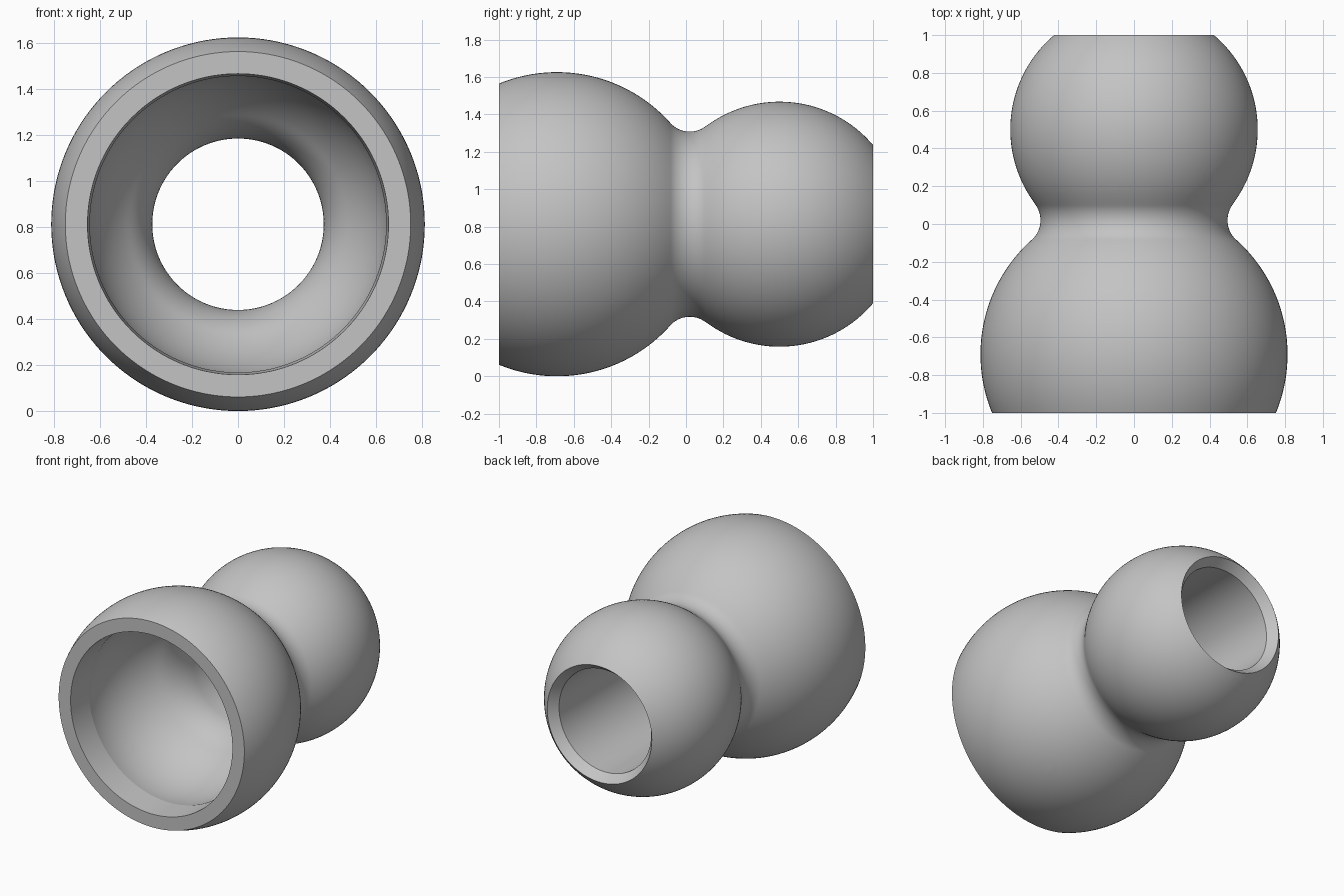
import bpy, bmesh
from math import sin, cos, atan2, hypot, sqrt, pi, radians
from mathutils import Vector

cube = bpy.data.objects.get("Cube")
if cube:
    bpy.data.objects.remove(cube, do_unlink=True)

# Main sizes: (y along the axis, radius from the axis)
BIG_Y, BIG_R = -0.69, 0.813
SMALL_Y, SMALL_R = 0.5, 0.655
NECK_Y, NECK_R, FILLET = 0.02, 0.495, 0.14
BORE_R, BORE_FILLET = 0.373, 0.35
LIP_R = 0.645


def arc(cy, cr, radius, start, end, steps):
    """Points of an arc in the (y, radius) plane, both ends included."""
    angles = [start + (end - start) * i / steps for i in range(steps + 1)]
    return [(cy + radius * cos(a), cr + radius * sin(a)) for a in angles]


# Outer wall: large shell, neck fillet, small ball
fillet_r = NECK_R + FILLET
big_tan = atan2(fillet_r, NECK_Y - BIG_Y)
small_tan = atan2(fillet_r, NECK_Y - SMALL_Y)
big_start = pi - atan2(sqrt(BIG_R**2 - (1 + BIG_Y)**2), 1 + BIG_Y)
small_end = atan2(sqrt(SMALL_R**2 - (1 - SMALL_Y)**2), 1 - SMALL_Y)
profile = arc(BIG_Y, 0, BIG_R, big_start, big_tan, 32)
profile += arc(NECK_Y, fillet_r, FILLET, big_tan + pi, small_tan + pi, 16)[1:]
profile += arc(SMALL_Y, 0, SMALL_R, small_tan, small_end, 32)[1:]

# Inner wall: chamfered outlet, bore, rounded throat, socket, tapered mouth
throat_r = BORE_R + BORE_FILLET
throat_tan = pi / 2 - atan2(sqrt((SMALL_R + BORE_FILLET)**2 - throat_r**2), throat_r)
throat_y = BIG_Y + (SMALL_R + BORE_FILLET) * cos(throat_tan)
lip = pi - atan2(LIP_R, sqrt(SMALL_R**2 - LIP_R**2))
profile += [(0.935, BORE_R)]
profile += arc(throat_y, throat_r, BORE_FILLET, -pi / 2, throat_tan - pi, 12)
profile += arc(BIG_Y, 0, SMALL_R, throat_tan, lip, 28)[1:]
profile += [(-1, SMALL_R)]

# Revolve the closed section around the y axis
bm = bmesh.new()
verts = [bm.verts.new((r, y, 0)) for y, r in profile]
edges = [bm.edges.new((v, verts[i - 1])) for i, v in enumerate(verts)]
bmesh.ops.spin(bm, geom=verts + edges, cent=(0, 0, 0), axis=(0, 1, 0),
               angle=2 * pi, steps=144, use_merge=False)
bmesh.ops.remove_doubles(bm, verts=bm.verts, dist=0.0005)
bmesh.ops.translate(bm, verts=bm.verts, vec=Vector((0, 0, BIG_R)))
bmesh.ops.recalc_face_normals(bm, faces=bm.faces)
mesh = bpy.data.meshes.new("hose_joint_segment")
bm.to_mesh(mesh)
bm.free()
joint = bpy.data.objects.new("hose_joint_segment", mesh)
bpy.context.collection.objects.link(joint)

# Plain grey plastic
grey = bpy.data.materials.new("grey_plastic")
grey.use_nodes = True
color = (0.55, 0.55, 0.55, 1)
grey.diffuse_color = color
grey.node_tree.nodes["Principled BSDF"].inputs["Base Color"].default_value = color
mesh.materials.append(grey)

# Smooth walls with crisp rims
bpy.ops.object.select_all(action="DESELECT")
joint.select_set(True)
bpy.context.view_layer.objects.active = joint
bpy.ops.object.shade_smooth_by_angle(angle=radians(9))
